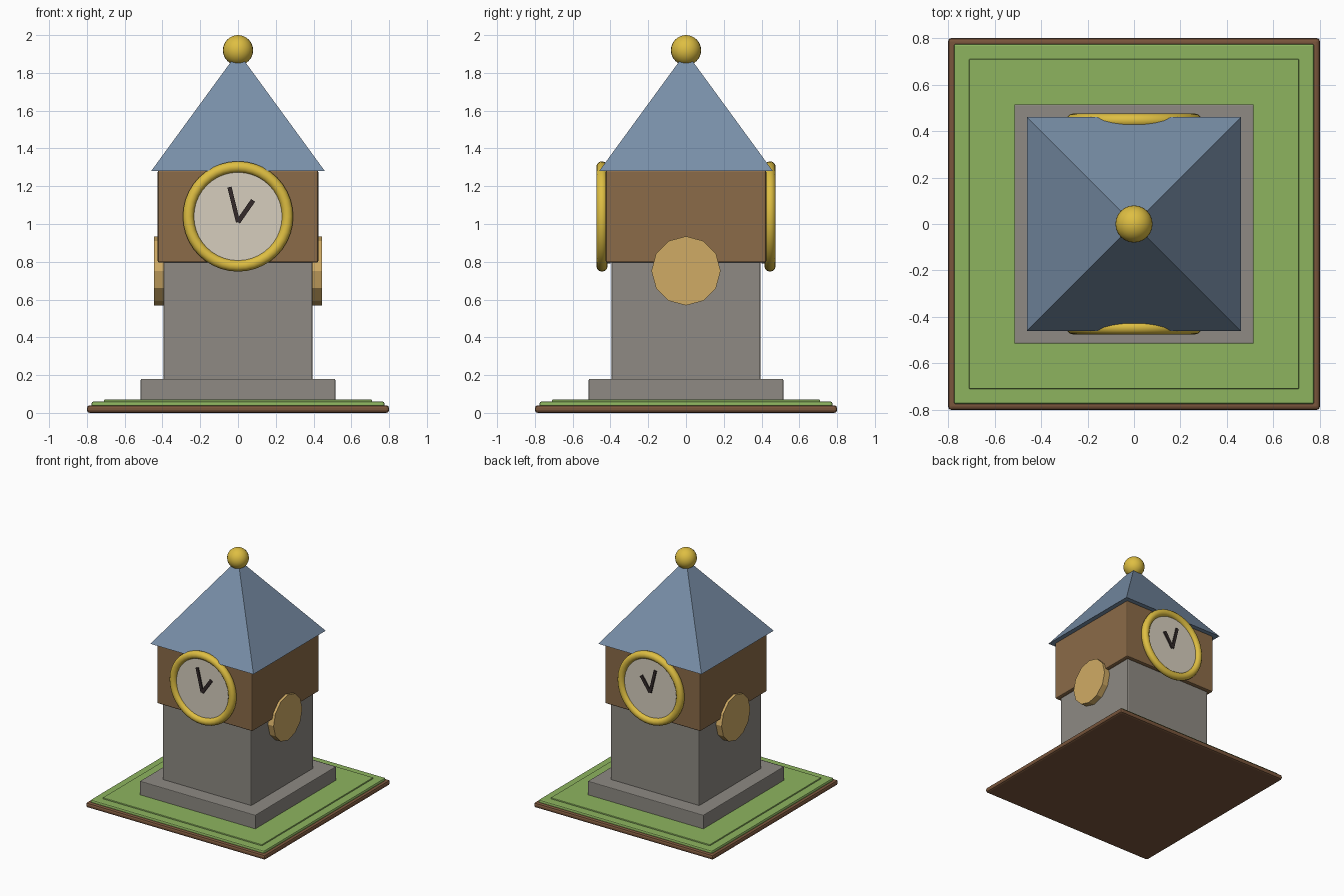
import bpy
import math
from mathutils import Vector

cube = bpy.data.objects.get("Cube")
if cube:
    bpy.data.objects.remove(cube, do_unlink=True)


def material(name, r, g, b):
    # sRGB bytes converted to linear
    lin = [((c / 255 + 0.055) / 1.055) ** 2.4 for c in (r, g, b)] + [1.0]
    mat = bpy.data.materials.new(name)
    mat.use_nodes = True
    mat.diffuse_color = lin
    mat.node_tree.nodes["Principled BSDF"].inputs["Base Color"].default_value = lin
    return mat


SOIL = material("soil brown", 122, 86, 60)
GRASS = material("grass green", 141, 180, 95)
STONE = material("stone grey", 142, 138, 131)
WOOD = material("wood brown", 139, 107, 72)
SLATE = material("slate blue", 121, 143, 168)
GOLD = material("gold", 222, 190, 66)
CREAM = material("dial cream", 214, 206, 190)
DARK = material("hand black", 52, 42, 42)
TAN = material("tan", 208, 171, 101)


def finish(name, mat, smooth=False):
    obj = bpy.context.object
    obj.name = name
    obj.data.materials.append(mat)
    if smooth:
        bpy.ops.object.shade_smooth_by_angle(angle=math.radians(40))
    return obj


def block(name, mat, width, bottom, top, bevel):
    """Square centred block between two heights with softened edges."""
    bpy.ops.mesh.primitive_cube_add(size=1, location=(0, 0, (bottom + top) / 2))
    obj = finish(name, mat)
    obj.scale = (width, width, top - bottom)
    bpy.ops.object.transform_apply(location=False, rotation=False, scale=True)
    mod = obj.modifiers.new("soft edges", 'BEVEL')
    mod.width = bevel
    mod.segments = 2
    return obj


# Ground and tower
block("soil_base", SOIL, 1.6, 0, 0.04, 0.015)
block("grass_layer", GRASS, 1.55, 0.03, 0.06, 0.01)
block("grass_top", GRASS, 1.42, 0.05, 0.07, 0.005)
block("stone_plinth", STONE, 1.03, 0.06, 0.18, 0.005)
block("tower_body", STONE, 0.79, 0.17, 0.81, 0.008)
block("clock_storey", WOOD, 0.85, 0.795, 1.285, 0.01)

# Pyramid roof and finial
bpy.ops.mesh.primitive_cone_add(vertices=4, radius1=0.46 * math.sqrt(2), depth=0.63,
                                location=(0, 0, 1.595), rotation=(0, 0, math.pi / 4))
finish("roof", SLATE)
bpy.ops.mesh.primitive_uv_sphere_add(segments=24, ring_count=16, radius=0.08,
                                     location=(0, 0, 1.92))
finish("finial_ball", GOLD, True)

# Clocks on front and back
DIAL_Z = 1.04


def hand(name, side, tip_x, tip_z, width):
    start = Vector((0, side * 0.453, 1.01))
    end = Vector((tip_x, side * 0.453, tip_z))
    along = end - start
    bpy.ops.mesh.primitive_cube_add(size=1, location=(start + end) / 2,
                                    rotation=(0, math.atan2(along.x, along.z), 0))
    finish(name, DARK).scale = (width, 0.016, along.length)


for label, side in (("front", -1), ("back", 1)):
    bpy.ops.mesh.primitive_cylinder_add(vertices=40, radius=0.25, depth=0.05,
                                        location=(0, side * 0.425, DIAL_Z),
                                        rotation=(math.pi / 2, 0, 0))
    finish(label + "_dial", CREAM, True)
    bpy.ops.mesh.primitive_torus_add(major_radius=0.262, minor_radius=0.03,
                                     major_segments=40, minor_segments=12,
                                     location=(0, side * 0.445, DIAL_Z),
                                     rotation=(math.pi / 2, 0, 0))
    finish(label + "_dial_ring", GOLD, True)
    hand(label + "_long_hand", side, -0.045, 1.195, 0.022)
    hand(label + "_short_hand", side, 0.08, 1.125, 0.025)

# Twelve-sided discs on both flanks
for label, side in (("left", 1), ("right", -1)):
    bpy.ops.mesh.primitive_cylinder_add(vertices=12, radius=0.183, depth=0.07,
                                        location=(side * 0.41, 0, 0.752),
                                        rotation=(0, math.pi / 2, 0))
    finish(label + "_side_disc", TAN)
